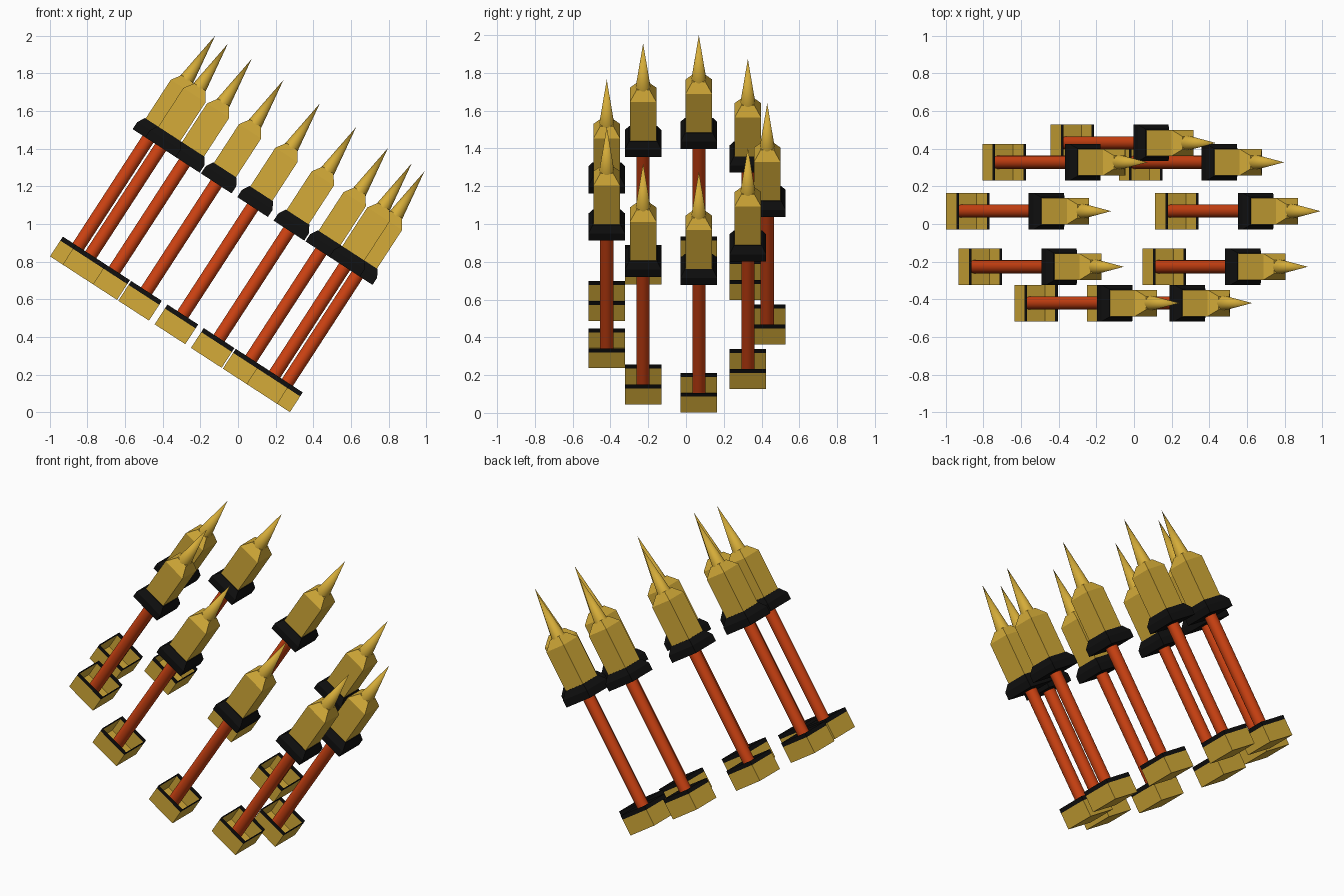
import bpy, bmesh, math
from mathutils import Matrix, Vector

if "Cube" in bpy.data.objects:
    bpy.data.objects.remove(bpy.data.objects["Cube"])


def material(name, col):
    m = bpy.data.materials.new(name)
    m.diffuse_color = (*col, 1)
    m.use_nodes = True
    m.node_tree.nodes["Principled BSDF"].inputs["Base Color"].default_value = m.diffuse_color
    return m


GOLD = material("gold", (0.66, 0.41, 0.04))
RED = material("orange_red", (0.62, 0.055, 0.006))
BLACK = material("black", (0.005, 0.005, 0.005))

# The whole ring leans 33 degrees towards +x
TILT = Matrix.Translation((-0.361, -0.008, 0.415)) @ Matrix.Rotation(math.radians(33), 4, 'Y')
RX, RY, COUNT = 0.672, 0.438, 9


def loft(name, profile, sides, mats, place, cap_top=True, upper_from=None, smooth=False):
    """Stack regular rings (half width, height); a zero half width makes a point."""
    bm = bmesh.new()
    rings = []
    for half, h in profile:
        if half == 0:
            rings.append([bm.verts.new((0, 0, h))])
            continue
        r = half / math.cos(math.pi / 4) if sides == 4 else half
        rings.append([bm.verts.new((r * math.cos(a), r * math.sin(a), h))
                      for a in ((i + 0.5) * 2 * math.pi / sides for i in range(sides))])
    bm.faces.new(rings[0][::-1])
    for low, high in zip(rings, rings[1:]):
        for i in range(sides):
            j = (i + 1) % sides
            if len(high) == 1:
                bm.faces.new((low[i], low[j], high[0]))
            else:
                bm.faces.new((low[i], low[j], high[j], high[i]))
    if cap_top and len(rings[-1]) > 1:
        bm.faces.new(rings[-1])
    for f in bm.faces:
        f.smooth = smooth and len(f.verts) <= 4
        # second colour above a given height
        if upper_from is not None and f.calc_center_median().z > upper_from:
            f.material_index = 1
    me = bpy.data.meshes.new(name)
    bm.to_mesh(me)
    bm.free()
    for m in mats:
        me.materials.append(m)
    ob = bpy.data.objects.new(name, me)
    ob.matrix_world = place
    bpy.context.collection.objects.link(ob)
    return ob


for k in range(COUNT):
    a = math.radians(90 + 360 / COUNT * k)
    place = TILT @ Matrix.Translation((RX * math.cos(a), RY * math.sin(a), 0))
    n = str(k + 1)
    # Open square cup with a black band around the rim
    loft("base_cup_" + n, [(0.097, 0), (0.097, 0.1), (0.097, 0.125)], 4,
         [GOLD, BLACK], place, cap_top=False, upper_from=0.1)
    # Round shaft
    loft("shaft_" + n, [(0.035, 0.003), (0.035, 0.82)], 24, [RED], place, smooth=True)
    # Square collar with chamfered top
    loft("collar_" + n, [(0.097, 0.805), (0.097, 0.85), (0.074, 0.89)], 4, [BLACK], place)
    # Square head with sloping shoulders
    loft("head_" + n, [(0.07, 0.88), (0.07, 1.135), (0.035, 1.187)], 4, [GOLD], place)
    # Round spike
    loft("spike_" + n, [(0.042, 1.165), (0, 1.46)], 24, [GOLD], place, smooth=True)
